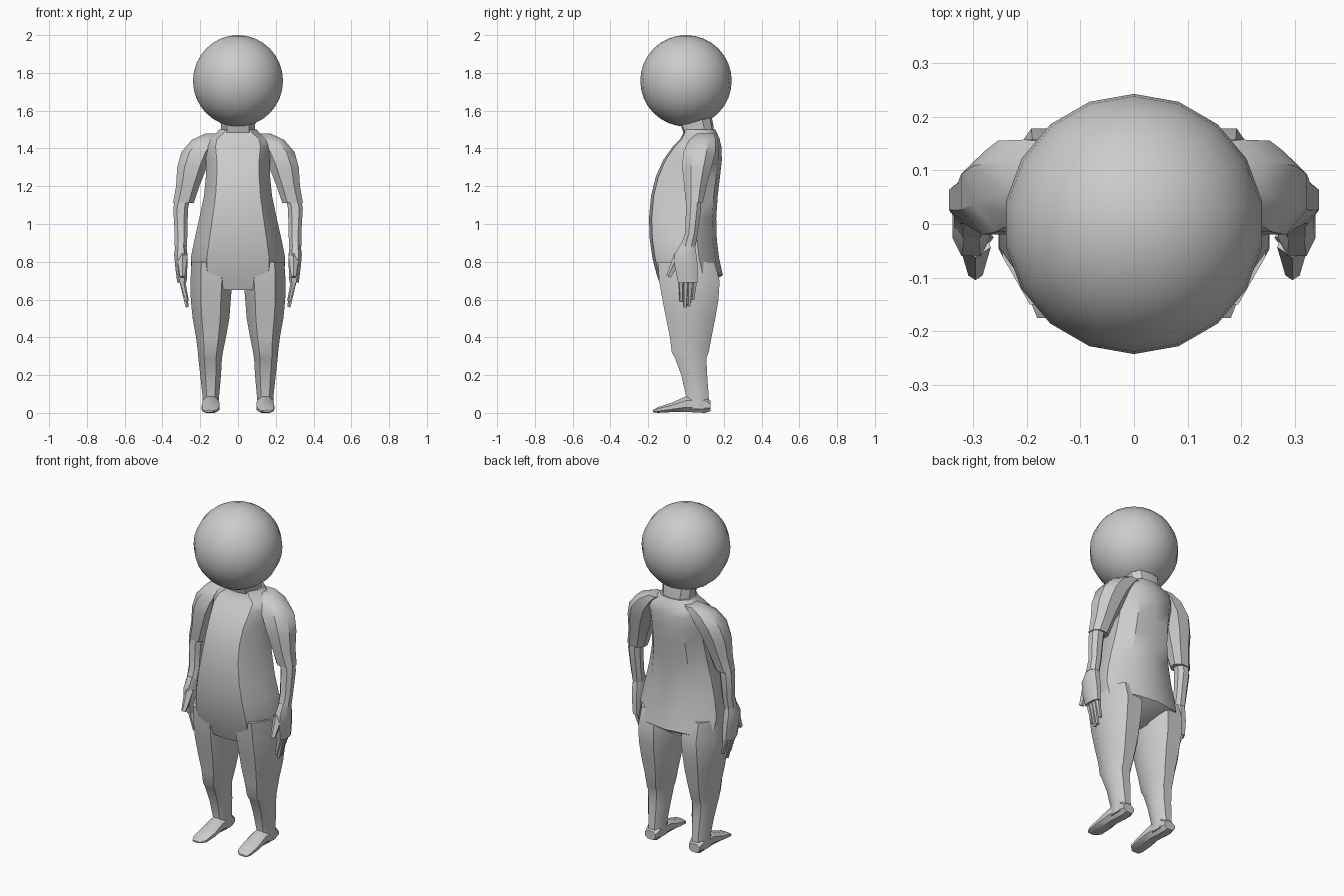
import bpy, bmesh, math
from mathutils import Vector

cube = bpy.data.objects.get("Cube")
if cube:
    bpy.data.objects.remove(cube)

grey = bpy.data.materials.new("plain grey")
grey.use_nodes = True
COLOR = (0.6, 0.6, 0.6, 1)
grey.diffuse_color = COLOR
grey.node_tree.nodes["Principled BSDF"].inputs["Base Color"].default_value = COLOR


def finish(name, bm, angle):
    bmesh.ops.recalc_face_normals(bm, faces=bm.faces)
    mesh = bpy.data.meshes.new(name)
    bm.to_mesh(mesh)
    bm.free()
    mesh.materials.append(grey)
    obj = bpy.data.objects.new(name, mesh)
    bpy.context.collection.objects.link(obj)
    bpy.ops.object.select_all(action='DESELECT')
    obj.select_set(True)
    bpy.context.view_layer.objects.active = obj
    bpy.ops.object.shade_smooth_by_angle(angle=math.radians(angle))
    return obj


# Half cross-sections from front to back, mirrored into full loops
def full_loop(half):
    return half + [(-x, y) for x, y in reversed(half) if abs(x) > 0.001]


TRUNK = full_loop([(0, -1), (0.66, -0.92), (1, -0.25), (1, 0.4), (0.62, 0.88), (0, 1)])
LIMB = full_loop([(0.5, -1), (1, -0.4), (1, 0.45), (0.45, 1)])


def loft(name, rings, section, side=1, lying=False, angle=38):
    """Skin rings of (height, x min, x max, depth min, depth max)."""
    bm = bmesh.new()
    loops = []
    for h, x0, x1, d0, d1 in rings:
        loop = []
        for u, v in section:
            x = side * ((x0 + x1) / 2 + u * (x1 - x0) / 2)
            d = (d0 + d1) / 2 + v * (d1 - d0) / 2
            loop.append(bm.verts.new((x, h, d) if lying else (x, d, h)))
        loops.append(loop)
    n = len(section)
    for a, b in zip(loops, loops[1:]):
        for i in range(n):
            j = (i + 1) % n
            bm.faces.new((a[i], a[j], b[j], b[i]))
    bm.faces.new(loops[0])
    bm.faces.new(loops[-1])
    return finish(name, bm, angle)


def taper(name, start, end, r0, r1, side, sides=5):
    """Tapered digit between two points."""
    a, b = Vector(start), Vector(end)
    a.x *= side
    b.x *= side
    bm = bmesh.new()
    bmesh.ops.create_cone(bm, cap_ends=True, segments=sides, radius1=r0,
                          radius2=r1, depth=(b - a).length)
    obj = finish(name, bm, 60)
    obj.rotation_euler = (b - a).to_track_quat('Z', 'Y').to_euler()
    obj.location = (a + b) / 2


# Head
bm = bmesh.new()
bmesh.ops.create_uvsphere(bm, u_segments=18, v_segments=16, radius=0.242)
head = finish("head", bm, 60)
head.location.z = 1.758

# Torso and neck: height, half width, front, back
torso = [(0.65, 0.14, -0.125, 0.08), (0.73, 0.245, -0.155, 0.195),
         (0.82, 0.25, -0.178, 0.175), (0.92, 0.23, -0.192, 0.163),
         (1.03, 0.205, -0.196, 0.16), (1.15, 0.18, -0.185, 0.168),
         (1.25, 0.17, -0.16, 0.18), (1.34, 0.17, -0.12, 0.19),
         (1.41, 0.18, -0.07, 0.187), (1.45, 0.17, -0.03, 0.178),
         (1.48, 0.115, -0.015, 0.165), (1.5, 0.1, -0.01, 0.155)]
loft("torso", [(z, -w, w, f, b) for z, w, f, b in torso], TRUNK)
loft("neck", [(1.47, -0.09, 0.09, -0.01, 0.15), (1.52, -0.09, 0.09, -0.025, 0.145),
              (1.6, -0.1, 0.1, -0.05, 0.13)], TRUNK)

UPPER_ARM = [(1.48, 0.07, 0.17, 0.06, 0.15), (1.445, 0.09, 0.245, 0.015, 0.157),
             (1.38, 0.13, 0.3, -0.015, 0.155), (1.3, 0.165, 0.322, -0.02, 0.135),
             (1.2, 0.205, 0.328, -0.01, 0.108), (1.11, 0.235, 0.344, 0, 0.088)]
FOREARM = [(1.13, 0.255, 0.335, 0.005, 0.08), (1.08, 0.265, 0.343, 0, 0.08),
           (0.95, 0.268, 0.335, -0.005, 0.062), (0.88, 0.27, 0.335, -0.03, 0.05)]
HAND = [(0.9, 0.275, 0.33, -0.025, 0.045), (0.84, 0.268, 0.338, -0.06, 0.055),
        (0.78, 0.268, 0.333, -0.06, 0.062), (0.69, 0.272, 0.322, -0.042, 0.062)]
LEG = [(0.8, 0.04, 0.245, -0.15, 0.15), (0.7, 0.03, 0.252, -0.142, 0.178),
       (0.6, 0.038, 0.25, -0.125, 0.172), (0.5, 0.046, 0.24, -0.105, 0.155),
       (0.4, 0.064, 0.222, -0.085, 0.135), (0.32, 0.08, 0.212, -0.075, 0.12),
       (0.29, 0.085, 0.21, -0.058, 0.108), (0.2, 0.09, 0.2, -0.025, 0.112),
       (0.09, 0.1, 0.188, 0, 0.12), (0.02, 0.1, 0.188, 0, 0.128)]
FOOT = [(0.13, 0.11, 0.18, 0.01, 0.06), (0.1, 0.1, 0.187, 0, 0.09),
        (0, 0.1, 0.187, 0.005, 0.088), (-0.08, 0.097, 0.192, 0.004, 0.052),
        (-0.15, 0.105, 0.19, 0, 0.03), (-0.175, 0.13, 0.18, 0.004, 0.014)]

for label, side in (("left", 1), ("right", -1)):
    # Arm
    loft(label + "_upper_arm", UPPER_ARM, LIMB, side)
    loft(label + "_forearm", FOREARM, LIMB, side)
    loft(label + "_hand", HAND, LIMB, side)
    # Digits
    taper(label + "_thumb", (0.295, -0.035, 0.83), (0.295, -0.092, 0.72), 0.03, 0.014, side)
    for i, tip in enumerate((0.59, 0.56, 0.565, 0.6)):
        y = -0.026 + 0.024 * i
        taper(f"{label}_finger_{i + 1}", (0.298, y, 0.71),
              (0.27, y * 0.85 - 0.003, tip), 0.017, 0.009, side)
    # Leg and foot
    loft(label + "_leg", LEG, LIMB, side)
    loft(label + "_foot", FOOT, LIMB, side, lying=True)
